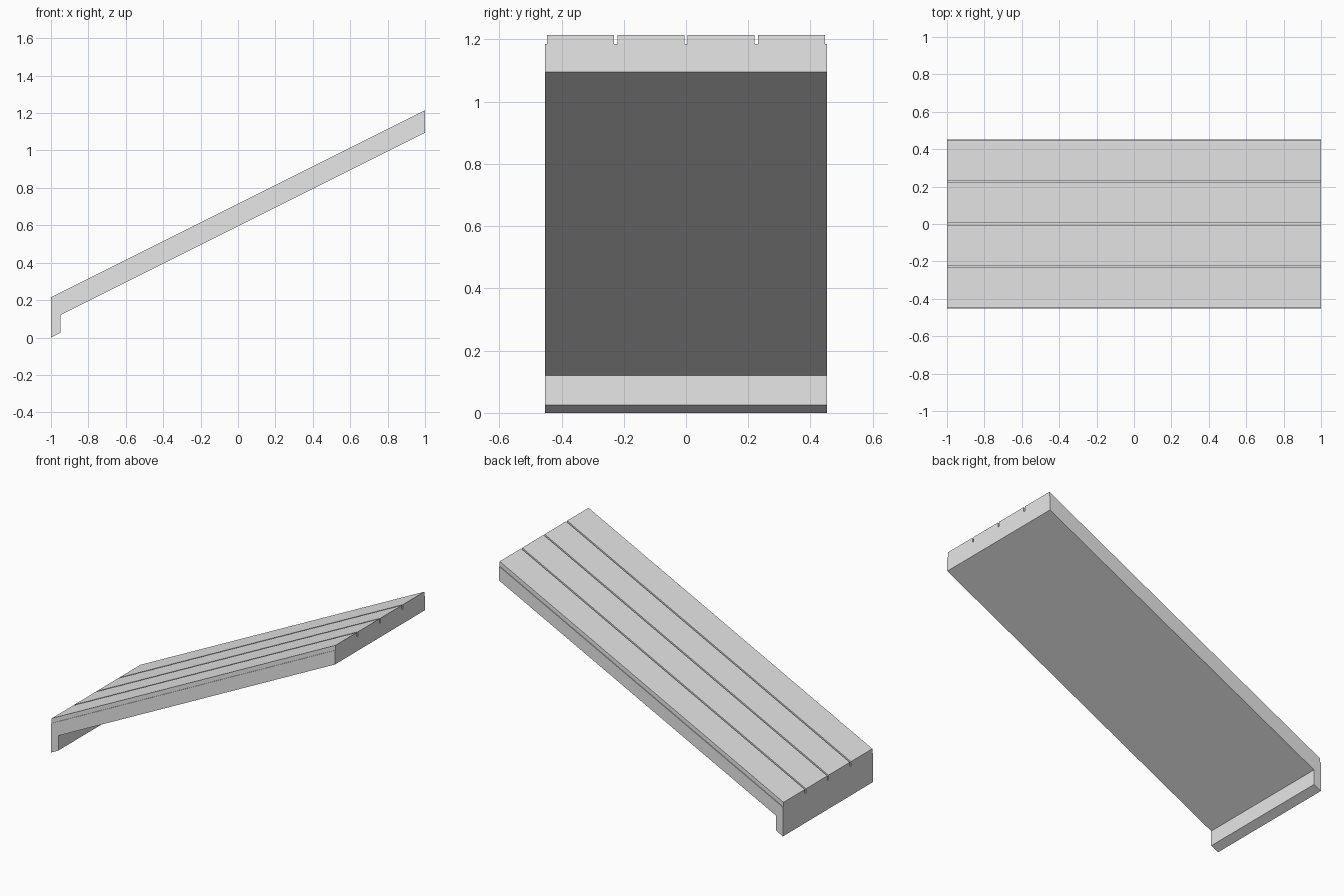
import bpy
import bmesh
from mathutils import Vector

cube = bpy.data.objects.get("Cube")
if cube:
    bpy.data.objects.remove(cube, do_unlink=True)

HALF_WIDTH = 0.4525
PLANKS = 4
GAP = 0.011           # groove between planks
GROOVE_DEPTH = 0.03
THICKNESS = 0.12
RISE = 1.0            # height gained from the low end to the high end
LIP_DROP = 0.095      # low lip under the bottom end
LIP_X = -0.95

grey = bpy.data.materials.new("light grey")
grey.use_nodes = True
grey.diffuse_color = (0.8, 0.8, 0.8, 1)
grey.node_tree.nodes["Principled BSDF"].inputs["Base Color"].default_value = grey.diffuse_color

# Cross-section of the sloping deck: flat soffit, grooved plank top
top = THICKNESS
ledge = THICKNESS - GROOVE_DEPTH
pitch = 2 * HALF_WIDTH / PLANKS
section = [(-HALF_WIDTH, 0), (-HALF_WIDTH, ledge)]
for i in range(PLANKS):
    left = -HALF_WIDTH + i * pitch + GAP / 2
    right = left + pitch - GAP
    section += [(left, ledge), (left, top), (right, top), (right, ledge)]
section += [(HALF_WIDTH, ledge), (HALF_WIDTH, 0)]

# Sweep the section up the slope, keeping both ends vertical
bm = bmesh.new()
low = bm.faces.new([bm.verts.new((-1, y, z + LIP_DROP)) for y, z in section])
swept = bmesh.ops.extrude_face_region(bm, geom=[low], use_keep_orig=True)
moved = [g for g in swept["geom"] if isinstance(g, bmesh.types.BMVert)]
bmesh.ops.translate(bm, verts=moved, vec=(2, 0, RISE))
bmesh.ops.recalc_face_normals(bm, faces=bm.faces[:])

# Cut the soffit near the low end and pull that strip down as the lip
bmesh.ops.bisect_plane(bm, geom=bm.verts[:] + bm.edges[:] + bm.faces[:],
                       plane_co=(LIP_X, 0, 0), plane_no=(1, 0, 0))
bm.normal_update()
strip = [f for f in bm.faces
         if f.normal.z < -0.5 and f.calc_center_median().x < LIP_X]
pulled = bmesh.ops.extrude_face_region(bm, geom=strip)
moved = [g for g in pulled["geom"] if isinstance(g, bmesh.types.BMVert)]
bmesh.ops.translate(bm, verts=moved, vec=Vector((0, 0, -LIP_DROP)))

# Merge flat neighbours into clean faces
bmesh.ops.dissolve_limit(bm, angle_limit=0.01, verts=bm.verts[:], edges=bm.edges[:])
bmesh.ops.recalc_face_normals(bm, faces=bm.faces[:])

mesh = bpy.data.meshes.new("sloping_plank_deck")
bm.to_mesh(mesh)
bm.free()
mesh.materials.append(grey)
deck = bpy.data.objects.new("sloping_plank_deck", mesh)
bpy.context.collection.objects.link(deck)
